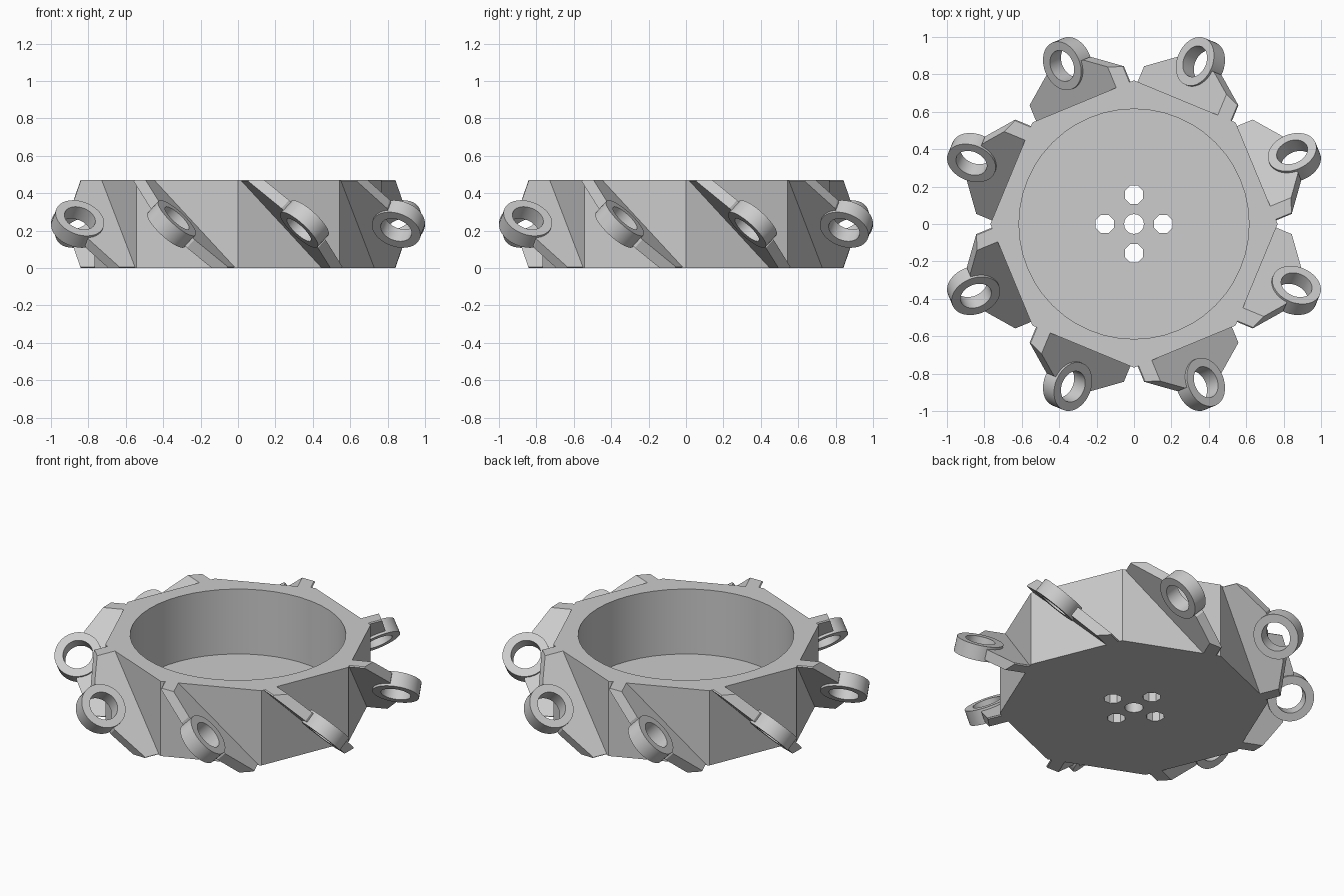
import bpy, bmesh, math
from mathutils import Matrix, Vector

if "Cube" in bpy.data.objects:
    bpy.data.objects.remove(bpy.data.objects["Cube"])

H = 0.47            # body height
R_BODY = 0.768      # octagon corner radius
FLOOR = 0.062       # cup floor height
T = 0.062           # fin thickness
LUG_T = 0.09        # lug thickness
LUG_W, LUG_R, LUG_HOLE = 0.928, 0.135, 0.086

grey = bpy.data.materials.new("metal_grey")
grey.diffuse_color = (0.605, 0.605, 0.605, 1)
grey.use_nodes = True
grey.node_tree.nodes["Principled BSDF"].inputs["Base Color"].default_value = grey.diffuse_color


def make_object(name, bm):
    mesh = bpy.data.meshes.new(name)
    bmesh.ops.recalc_face_normals(bm, faces=bm.faces)
    bm.to_mesh(mesh)
    bm.free()
    mesh.materials.append(grey)
    ob = bpy.data.objects.new(name, mesh)
    bpy.context.collection.objects.link(ob)
    return ob


def prism(name, points, z0, z1):
    bm = bmesh.new()
    face = bm.faces.new([bm.verts.new((x, y, z0)) for x, y in points])
    ext = bmesh.ops.extrude_face_region(bm, geom=[face])
    verts = [g for g in ext["geom"] if isinstance(g, bmesh.types.BMVert)]
    bmesh.ops.translate(bm, verts=verts, vec=(0, 0, z1 - z0))
    return make_object(name, bm)


def circle(cx, cy, r, n, start=0.0):
    return [(cx + r * math.cos(start + 2 * math.pi * i / n),
             cy + r * math.sin(start + 2 * math.pi * i / n)) for i in range(n)]


def boolean(ob, others, operation='DIFFERENCE'):
    for c in others:
        mod = ob.modifiers.new("boolean", 'BOOLEAN')
        mod.operation, mod.solver, mod.object = operation, 'EXACT', c
        bpy.context.view_layer.objects.active = ob
        bpy.ops.object.modifier_apply(modifier=mod.name)
        bpy.data.objects.remove(c)


def smooth(ob):
    bpy.ops.object.select_all(action='DESELECT')
    ob.select_set(True)
    bpy.context.view_layer.objects.active = ob
    bpy.ops.object.shade_smooth_by_angle(angle=math.radians(25))


# Octagonal cup with five holes in its floor
body = prism("octagonal_cup", circle(0, 0, R_BODY, 8), 0, H)
cutters = [prism("cup_cutter", circle(0, 0, 0.615, 48), FLOOR, H + 0.2),
           prism("centre_hole_cutter", circle(0, 0, 0.053, 20), -0.1, 0.3)]
for i in range(4):
    a = i * math.pi / 2
    cutters.append(prism("floor_hole_cutter",
                         circle(0.157 * math.cos(a), 0.157 * math.sin(a), 0.053, 8, math.pi / 8),
                         -0.1, 0.3))
boolean(body, cutters)
smooth(body)

# Fin plate with a thicker ring lug: length along the slope, distance from the axis
outline = [(0.355, 0.69), (0.355, 0.80), (0.149, 0.915),
           (-0.149, 0.915), (-0.355, 0.80), (-0.355, 0.69)]
fin = prism("sloped_fin", outline, -T / 2, T / 2)
boolean(fin, [prism("ring_lug", circle(0, LUG_W, LUG_R, 40), -LUG_T / 2, LUG_T / 2)], 'UNION')
boolean(fin, [prism("lug_hole_cutter", circle(0, LUG_W, LUG_HOLE, 32), -0.2, 0.2)])

# Tilt the fin 45 degrees on the front face and trim it level with the body
c = math.sqrt(0.5)
slope, out, normal = Vector((c, 0, -c)), Vector((0, -1, 0)), Vector((c, 0, c))
tilt = Matrix((slope, out, normal)).transposed().to_4x4()
bm = bmesh.new()
bm.from_mesh(fin.data)
bmesh.ops.transform(bm, matrix=Matrix.Translation((0, 0, H / 2)) @ tilt, verts=bm.verts)
for z, sign in ((H, 1), (0, -1)):
    res = bmesh.ops.bisect_plane(bm, geom=bm.verts[:] + bm.edges[:] + bm.faces[:],
                                 plane_co=(0, 0, z), plane_no=(0, 0, sign), clear_outer=True)
    edges = [g for g in res["geom_cut"] if isinstance(g, bmesh.types.BMEdge)]
    bmesh.ops.holes_fill(bm, edges=edges)
bmesh.ops.recalc_face_normals(bm, faces=bm.faces)
bm.to_mesh(fin.data)
bm.free()
smooth(fin)

# One fin on each of the eight faces
for i in range(8):
    ob = fin if i == 0 else fin.copy()
    if i:
        bpy.context.collection.objects.link(ob)
    ob.name = f"sloped_fin_{i + 1}"
    ob.rotation_euler.z = math.radians(22.5 + 45 * i)
